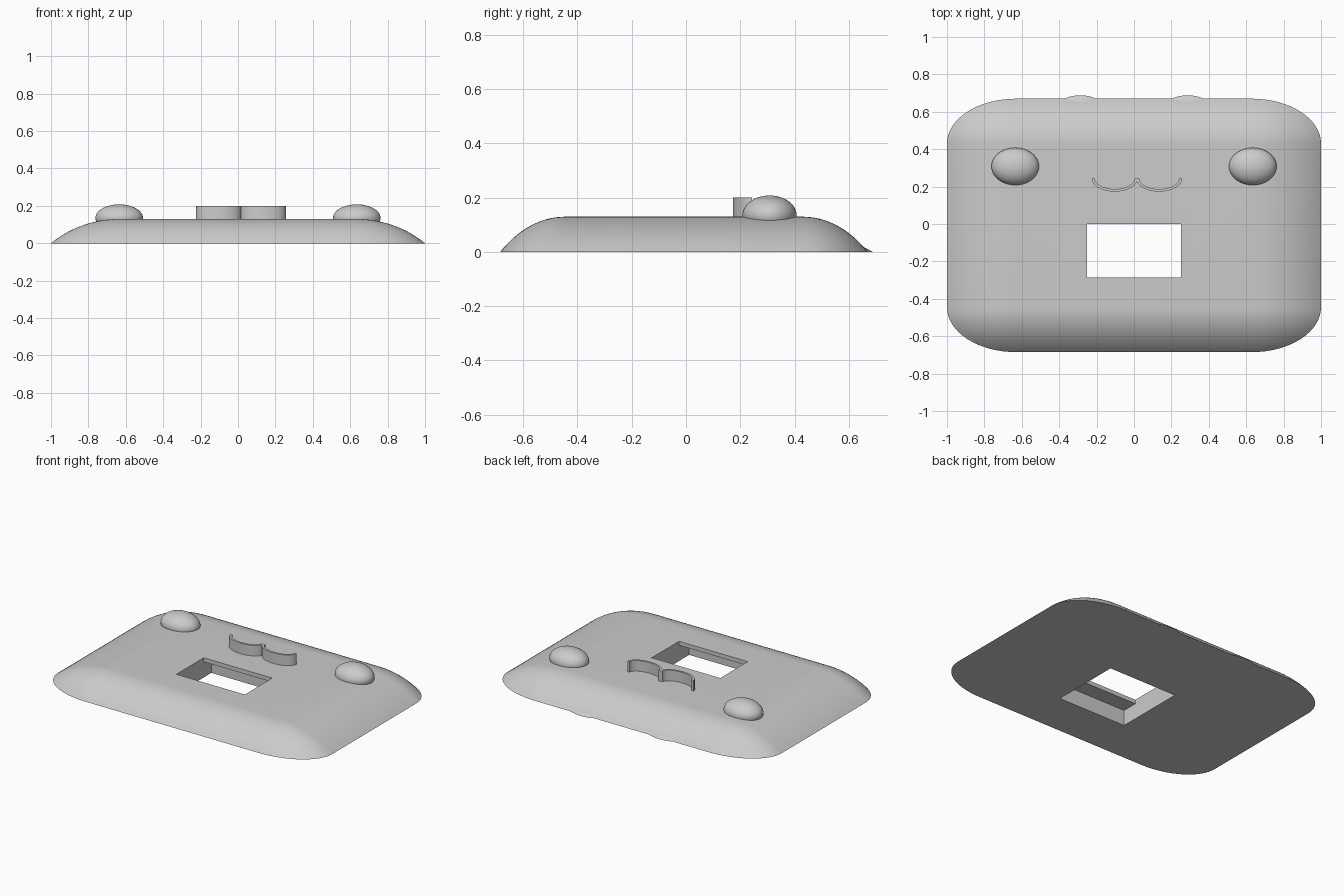
import bpy, bmesh
from math import sin, cos, pi, radians, sqrt
from mathutils import Matrix, Vector

cube = bpy.data.objects.get("Cube")
if cube:
    bpy.data.objects.remove(cube, do_unlink=True)

grey = bpy.data.materials.new("light grey")
grey.use_nodes = True
grey.diffuse_color = (0.6, 0.6, 0.6, 1)
grey.node_tree.nodes["Principled BSDF"].inputs["Base Color"].default_value = (0.6, 0.6, 0.6, 1)


def finish(name, bm, smooth=35):
    bmesh.ops.recalc_face_normals(bm, faces=bm.faces)
    mesh = bpy.data.meshes.new(name)
    bm.to_mesh(mesh)
    bm.free()
    mesh.materials.append(grey)
    obj = bpy.data.objects.new(name, mesh)
    bpy.context.collection.objects.link(obj)
    if smooth:
        shade(obj, smooth)
    return obj


def shade(obj, angle):
    bpy.ops.object.select_all(action='DESELECT')
    obj.select_set(True)
    bpy.context.view_layer.objects.active = obj
    bpy.ops.object.shade_smooth_by_angle(angle=radians(angle))


def ellipsoid(center, radii):
    bm = bmesh.new()
    bmesh.ops.create_uvsphere(bm, u_segments=48, v_segments=32, radius=1)
    bmesh.ops.transform(bm, verts=bm.verts,
                        matrix=Matrix.Translation(center) @ Matrix.Diagonal((*radii, 1)))
    return bm


def box(name, low, high):
    low, high = Vector(low), Vector(high)
    bm = bmesh.new()
    bmesh.ops.create_cube(bm, size=1)
    bmesh.ops.transform(bm, verts=bm.verts,
                        matrix=Matrix.Translation((low + high) / 2)
                        @ Matrix.Diagonal((*(high - low), 1)))
    return finish(name, bm, 0)


# Pillow-edged plate: growing rounded outlines that drop along an arc
HEIGHT, CORNER_X, CORNER_Y = 0.13, 0.37, 0.24
MID_Y, STEPS, RINGS = -0.0075, 16, 14
SWEEP = radians(42)
bm = bmesh.new()
loops = []
for r in range(RINGS + 1):
    a = SWEEP * r / RINGS
    t = sin(a) / sin(SWEEP)
    z = HEIGHT * (cos(a) - cos(SWEEP)) / (1 - cos(SWEEP))
    loop = []
    for q, (sx, sy) in enumerate([(1, 1), (-1, 1), (-1, -1), (1, -1)]):
        for i in range(STEPS + 1):
            p = (q + i / STEPS) * pi / 2
            loop.append(bm.verts.new((sx * (1 - CORNER_X) + CORNER_X * t * cos(p),
                                      MID_Y + sy * (0.6775 - CORNER_Y) + CORNER_Y * t * sin(p), z)))
    loops.append(loop)
n = len(loops[0])
for a, b in zip(loops, loops[1:]):
    for i in range(n):
        j = (i + 1) % n
        bm.faces.new((a[i], a[j], b[j], b[i]))
bm.faces.new(loops[0])
bm.faces.new(loops[-1])
bmesh.ops.remove_doubles(bm, verts=bm.verts, dist=1e-5)
body = finish("body", bm, 0)

# Rectangular window with a wider recess underneath
for cutter in (box("recess_cutter", (-0.25, -0.39, -0.1), (0.25, 0.08, 0.103)),
               box("window_cutter", (-0.25, -0.285, -0.2), (0.25, 0, 0.3))):
    cutter.hide_render = True
    mod = body.modifiers.new("cut", 'BOOLEAN')
    mod.operation = 'DIFFERENCE'
    mod.solver = 'EXACT'
    mod.object = cutter
    bpy.context.view_layer.objects.active = body
    bpy.ops.object.modifier_apply(modifier=mod.name)
    bpy.data.objects.remove(cutter, do_unlink=True)
shade(body, 30)

for side, sx in (("left", 1), ("right", -1)):
    # Domed eyes
    finish(side + "_eye", ellipsoid((sx * 0.635, 0.308, 0.135), (0.127, 0.1, 0.073)))
    # Low bumps on the back edge, trimmed flat at the base
    bm = ellipsoid((sx * 0.287, 0.58, -0.168), (0.28, 0.2, 0.2))
    cut = bmesh.ops.bisect_plane(bm, geom=bm.verts[:] + bm.edges[:] + bm.faces[:],
                                 plane_co=(0, 0, 0), plane_no=(0, 0, -1), clear_outer=True)
    bmesh.ops.contextual_create(bm, geom=[e for e in cut["geom_cut"]
                                          if isinstance(e, bmesh.types.BMEdge)])
    finish(side + "_back_bump", bm)

# Mouth made of two upright half-oval ribbons
for side, cx in (("left", 0.135), ("right", -0.103)):
    bm = bmesh.new()
    rows = []
    for i in range(25):
        p = pi + pi * i / 24
        row = []
        for rx, ry, z in ((0.122, 0.07, 0.12), (0.122, 0.07, 0.2),
                          (0.106, 0.056, 0.2), (0.106, 0.056, 0.12)):
            row.append(bm.verts.new((cx + rx * cos(p), 0.243 + ry * sin(p), z)))
        rows.append(row)
    for a, b in zip(rows, rows[1:]):
        for k in range(4):
            bm.faces.new((a[k], a[(k + 1) % 4], b[(k + 1) % 4], b[k]))
    bm.faces.new(rows[0])
    bm.faces.new(rows[-1])
    finish(side + "_mouth_curve", bm)
